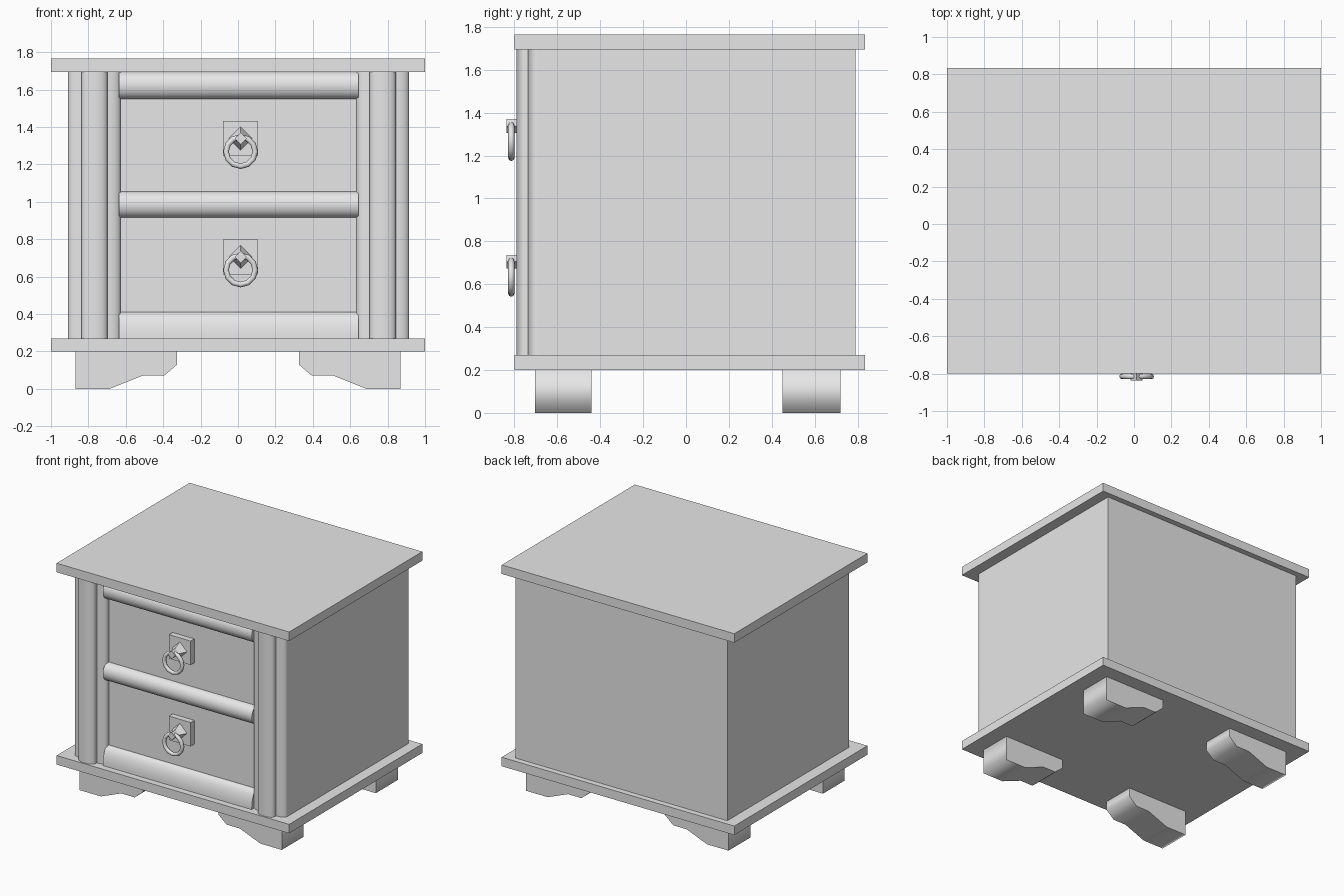
import bpy, bmesh
from math import radians, sin, cos, pi
from mathutils import Matrix

cube = bpy.data.objects.get("Cube")
if cube:
    bpy.data.objects.remove(cube, do_unlink=True)

grey = bpy.data.materials.new("plain grey")
grey.use_nodes = True
colour = (0.8, 0.8, 0.8, 1)
grey.diffuse_color = colour
grey.node_tree.nodes["Principled BSDF"].inputs["Base Color"].default_value = colour

MID = 0.003          # centre line of the cabinet
FACE = -0.69         # plane of the drawer fronts


def finish(name, bm):
    bmesh.ops.recalc_face_normals(bm, faces=bm.faces)
    mesh = bpy.data.meshes.new(name)
    bm.to_mesh(mesh)
    bm.free()
    mesh.materials.append(grey)
    obj = bpy.data.objects.new(name, mesh)
    bpy.context.collection.objects.link(obj)
    return obj


def box(name, x0, x1, y0, y1, z0, z1):
    bm = bmesh.new()
    bmesh.ops.create_cube(bm, size=1)
    for v in bm.verts:
        v.co = (x1 if v.co.x > 0 else x0, y1 if v.co.y > 0 else y0, z1 if v.co.z > 0 else z0)
    return finish(name, bm)


def loft(name, rings, smooth=False):
    """Skin equal-length rings of points and cap both ends."""
    bm = bmesh.new()
    rows = [[bm.verts.new(p) for p in ring] for ring in rings]
    n = len(rows[0])
    for a, b in zip(rows, rows[1:]):
        for i in range(n):
            j = (i + 1) % n
            bm.faces.new((a[i], a[j], b[j], b[i])).smooth = smooth
    bm.faces.new(rows[0])
    bm.faces.new(rows[-1])
    return finish(name, bm)


def smooth_by_angle(obj, degrees):
    bpy.ops.object.select_all(action="DESELECT")
    obj.select_set(True)
    bpy.context.view_layer.objects.active = obj
    bpy.ops.object.shade_smooth_by_angle(angle=radians(degrees))


# Carcass and overhanging slabs
box("top_slab", -1, 1, -0.80, 0.835, 1.695, 1.765)
box("base_slab", -1, 1, -0.80, 0.835, 0.20, 0.27)
box("cabinet_body", MID - 0.912, MID + 0.912, FACE, 0.79, 0.27, 1.695)


# Moulded corner pilasters: a wide bead flanked by two quarter rounds
def pilaster(name, centre):
    pts = [(-0.141, FACE + 0.02)]
    steps = 6
    pts += [(-0.141 + 0.071 * (1 - cos(t)), -0.70 - 0.037 * sin(t))
            for t in (i * pi / 2 / steps for i in range(steps + 1))]
    pts += [(-0.07 * cos(t), -0.755 - 0.035 * sin(t))
            for t in (i * pi / 12 for i in range(7))]
    pts += [(-x, y) for x, y in reversed(pts[:-1])]
    rings = [[(centre + x, y, z) for x, y in pts] for z in (0.27, 1.695)]
    smooth_by_angle(loft(name, rings), 35)


pilaster("right_pilaster", MID - 0.771)
pilaster("left_pilaster", MID + 0.771)


# Rounded rails above, between and below the drawers
def rail(name, z, half, start):
    steps = 12
    angles = [start + (pi / 2 - start) * i / steps for i in range(steps + 1)]
    pts = [(FACE - 0.06 * cos(t), z + half * sin(t)) for t in angles]
    pts += [(FACE + 0.02, pts[-1][1]), (FACE + 0.02, pts[0][1])]
    rings = [[(x, y, z) for y, z in pts] for x in (MID - 0.64, MID + 0.64)]
    smooth_by_angle(loft(name, rings), 35)


rail("top_rail", 1.622, 0.073, -pi / 2)
rail("middle_rail", 0.985, 0.07, -pi / 2)
rail("bottom_rail", 0.27, 0.14, 0)


# Drawer pulls: back plate, tapering diamond boss and hanging ring
def pull(name, z):
    x = 0.014
    box(name + "_plate", x - 0.093, x + 0.093, -0.735, FACE + 0.01, z - 0.093, z + 0.093)
    sections = [(-0.73, 0.065), (-0.79, 0.032), (-0.837, 0.032)]
    loft(name + "_boss", [[(x + r, y, z), (x, y, z + r), (x - r, y, z), (x, y, z - r)]
                          for y, r in sections])
    bm = bmesh.new()
    around, tube = 12, 8
    grid = []
    for i in range(around):
        a = 2 * pi * i / around
        turn = Matrix.Rotation(a, 3, "Y")
        section = [(0.078 + 0.015 * cos(b), 0.015 * sin(b), 0)
                   for b in (2 * pi * k / tube for k in range(tube))]
        grid.append([bm.verts.new(turn @ Matrix.Identity(3) @ bm_point(p)) for p in section])
    for i in range(around):
        for k in range(tube):
            n, m = (i + 1) % around, (k + 1) % tube
            bm.faces.new((grid[i][k], grid[n][k], grid[n][m], grid[i][m]))
    ring = finish(name + "_ring", bm)
    ring.location = (x, -0.815, z - 0.07)
    smooth_by_angle(ring, 50)


def bm_point(p):
    return Matrix.Translation(p).to_translation()


pull("upper_pull", 1.338)
pull("lower_pull", 0.705)

# Bracket feet with a stepped inner profile
foot = [(0.87, 0.20), (0.87, 0), (0.685, 0), (0.51, 0.07), (0.395, 0.07), (0.325, 0.13), (0.325, 0.20)]
for side, sign in (("left", 1), ("right", -1)):
    for end, y0, y1 in (("front", -0.705, -0.44), ("back", 0.45, 0.72)):
        loft(f"{end}_{side}_foot", [[(sign * x, y, z) for x, z in foot] for y in (y0, y1)], smooth=True)
